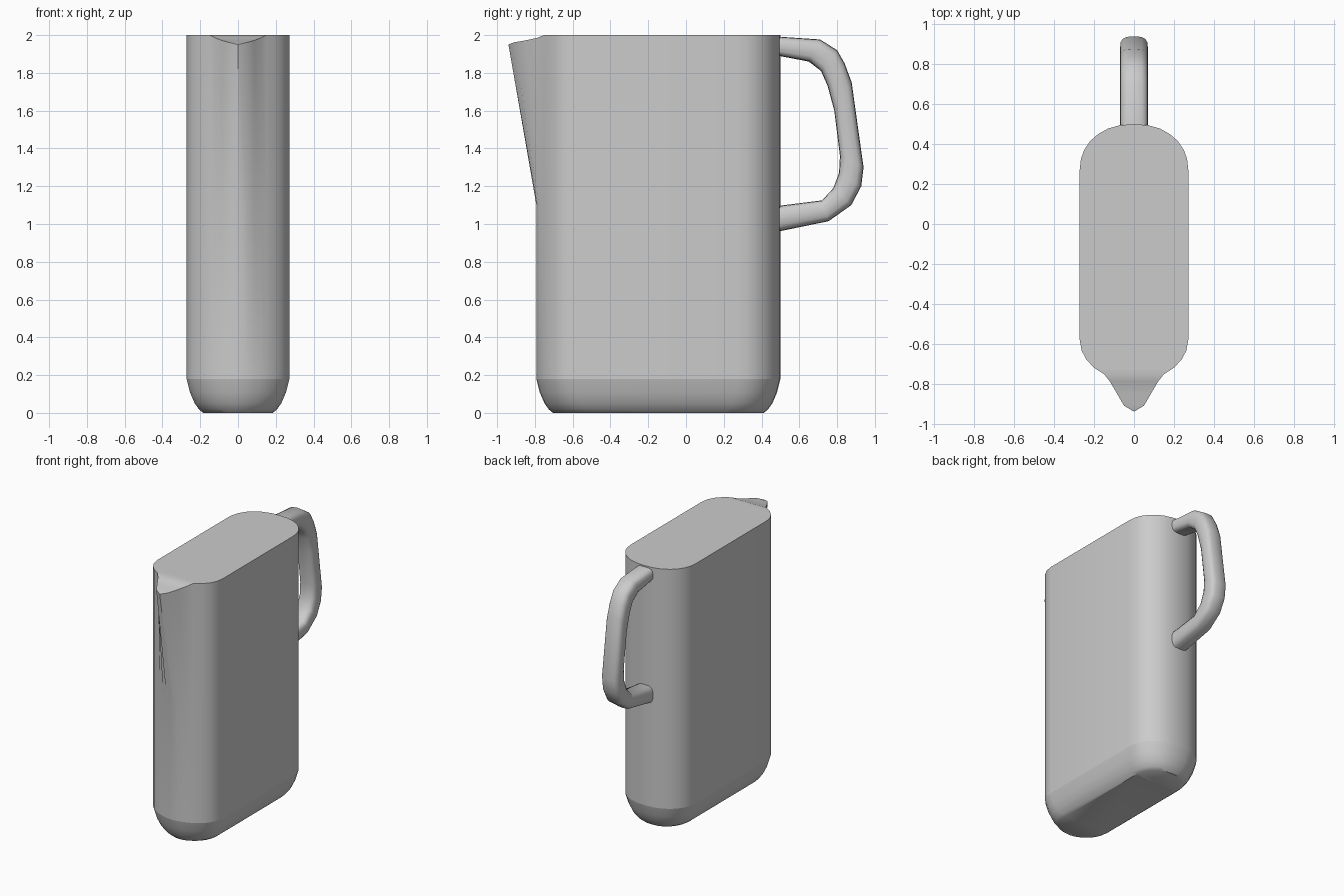
import bpy, bmesh, math

cube = bpy.data.objects.get("Cube")
if cube:
    bpy.data.objects.remove(cube, do_unlink=True)

grey = bpy.data.materials.new("light_grey")
grey.use_nodes = True
grey.diffuse_color = (0.6, 0.6, 0.6, 1)
bsdf = next(n for n in grey.node_tree.nodes if n.type == 'BSDF_PRINCIPLED')
bsdf.inputs["Base Color"].default_value = grey.diffuse_color


def finish(bm, name, angle):
    bmesh.ops.recalc_face_normals(bm, faces=bm.faces)
    mesh = bpy.data.meshes.new(name)
    bm.to_mesh(mesh)
    bm.free()
    mesh.materials.append(grey)
    obj = bpy.data.objects.new(name, mesh)
    bpy.context.collection.objects.link(obj)
    bpy.ops.object.select_all(action='DESELECT')
    obj.select_set(True)
    bpy.context.view_layer.objects.active = obj
    bpy.ops.object.shade_smooth_by_angle(angle=math.radians(angle))
    return obj


def loft(bm, rings):
    """Skin closed rings of equal length; returns the vertex rings."""
    loops = [[bm.verts.new(p) for p in ring] for ring in rings]
    for a, b in zip(loops, loops[1:]):
        for i in range(len(a)):
            j = (i + 1) % len(a)
            bm.faces.new((a[i], a[j], b[j], b[i]))
    return loops


def cap(bm, loop, half_len):
    """Close a symmetric ring with strips running across it."""
    n = len(loop)
    for i in range(half_len - 1):
        quad = (loop[i], loop[i + 1], loop[-(i + 1) % n], loop[-i % n])
        bm.faces.new(list(dict.fromkeys(quad)))


# Half outline of the body, from the back centre round to the front
shared = [(0, .5), (.07, .495), (.13, .478), (.18, .45), (.22, .415), (.25, .37),
          (.266, .325), (.272, .27), (.272, -.58), (.262, -.635), (.238, -.68),
          (.2, -.72), (.15, -.752)]
body_half = shared + [(.12, -.765), (.085, -.778), (.05, -.787), (0, -.792)]
spout_half = [(x, y, 2) for x, y in shared] + [
    (.12, -.79, 1.985), (.085, -.85, 1.972), (.05, -.91, 1.962), (0, -.94, 1.95)]


def mirror(half):
    return half + [(-p[0], *p[1:]) for p in half[-2:0:-1]]


def base_ring(inset, z):
    """Body outline drawn in by an inset at height z."""
    sx, sy, mid = 1 - inset / .272, 1 - inset / .646, -.146
    return mirror([(x * sx, mid + (y - mid) * sy, z) for x, y in body_half])


# Body: rounded foot, straight walls and a pouring lip
SEAM = .18
foot = [(.088, 0), (.066, .018), (.042, .052), (.018, .108), (0, SEAM)]
rings = [base_ring(inset, z) for inset, z in foot]
rings += [base_ring(0, 1.1), mirror(spout_half)]
bm = bmesh.new()
loops = loft(bm, rings)
cap(bm, loops[0], len(body_half))
cap(bm, loops[-1], len(body_half))
body = finish(bm, "pitcher_body", 38)
for edge in body.data.edges:
    if all(abs(body.data.vertices[v].co.z - SEAM) < .001 for v in edge.vertices):
        edge.use_edge_sharp = True

# Handle: rounded section swept between outer and inner (y, z) edges
outer = [(.44, 1.995), (.71, 1.977), (.8, 1.92), (.84, 1.85), (.877, 1.75),
         (.94, 1.3), (.928, 1.2), (.875, 1.1), (.755, 1.015), (.44, .95)]
inner = [(.44, 1.9), (.65, 1.86), (.715, 1.81), (.75, 1.73), (.785, 1.6),
         (.815, 1.36), (.81, 1.27), (.78, 1.19), (.72, 1.125), (.44, 1.09)]
SIDES = 16


def soft(v):
    return math.copysign(abs(v) ** .65, v)


sections = []
for (oy, oz), (iy, iz) in zip(outer, inner):
    section = []
    for k in range(SIDES):
        a = math.tau * k / SIDES
        t = (1 + soft(math.sin(a))) / 2
        section.append((.07 * soft(math.cos(a)), iy + (oy - iy) * t, iz + (oz - iz) * t))
    sections.append(section)
bm = bmesh.new()
loops = loft(bm, sections)
for end in (loops[0], loops[-1]):
    bm.faces.new(end)
finish(bm, "handle", 60)
